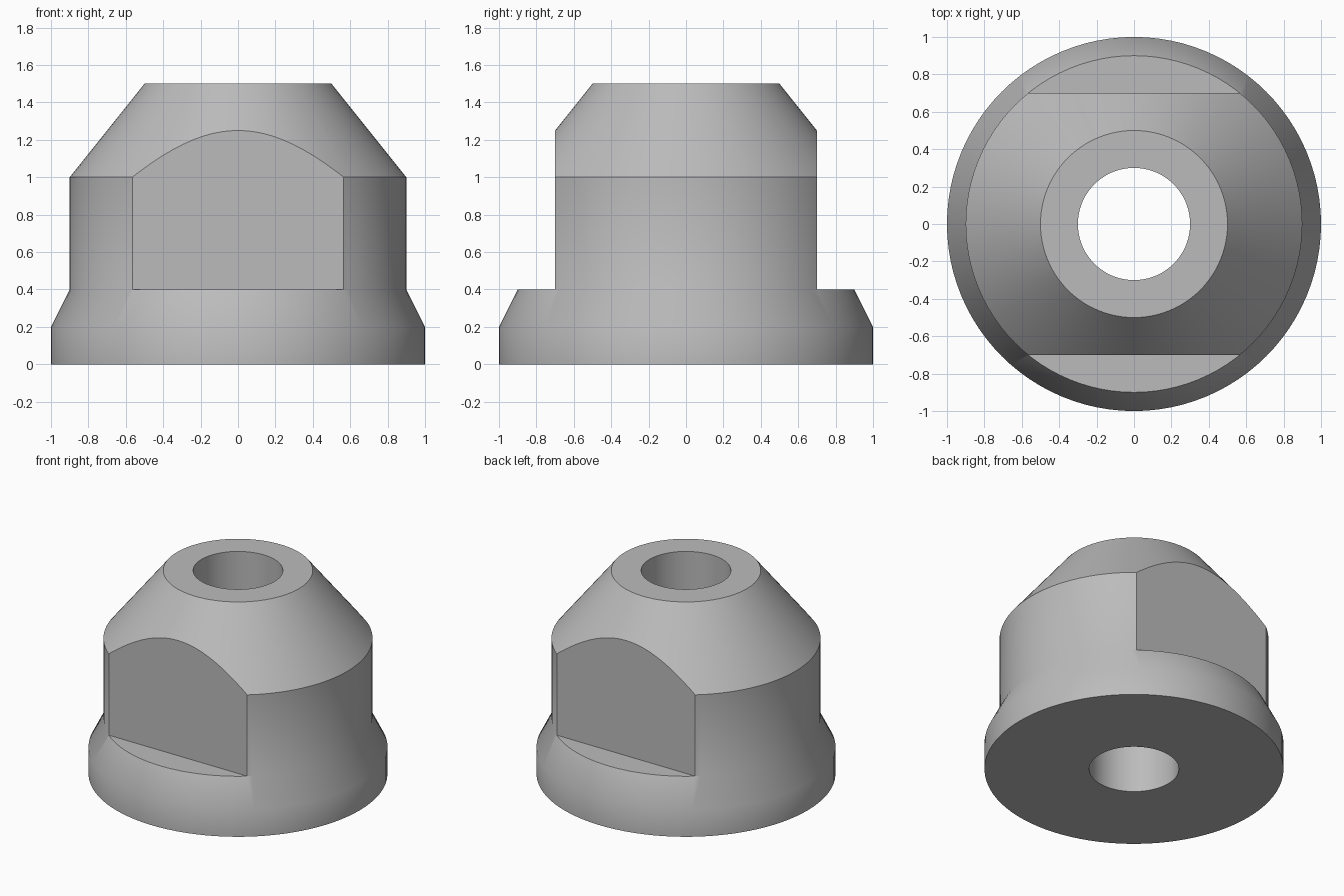
import bpy
import bmesh
import math
from mathutils import Matrix, Vector

if "Cube" in bpy.data.objects:
    bpy.data.objects.remove(bpy.data.objects["Cube"])

# One plain grey metal for the whole part
metal = bpy.data.materials.new("plain grey metal")
metal.use_nodes = True
grey = (0.5, 0.5, 0.5, 1)
metal.diffuse_color = grey
metal.node_tree.nodes["Principled BSDF"].inputs["Base Color"].default_value = grey


def add_object(name, bm):
    bmesh.ops.recalc_face_normals(bm, faces=bm.faces)
    mesh = bpy.data.meshes.new(name)
    bm.to_mesh(mesh)
    bm.free()
    mesh.materials.append(metal)
    obj = bpy.data.objects.new(name, mesh)
    bpy.context.collection.objects.link(obj)
    return obj


# Turned body: closed radius/height section, bore included, spun about z
BORE, HEIGHT = 0.3, 1.5
section = [(BORE, 0), (1, 0), (1, 0.2), (0.9, 0.4), (0.9, 1), (0.5, HEIGHT), (BORE, HEIGHT)]
bm = bmesh.new()
verts = [bm.verts.new((r, 0, z)) for r, z in section]
edges = [bm.edges.new((a, b)) for a, b in zip(verts, verts[1:] + verts[:1])]
bmesh.ops.spin(bm, geom=verts + edges, cent=(0, 0, 0), axis=(0, 0, 1),
               angle=math.tau, steps=96, use_merge=True)
bmesh.ops.remove_doubles(bm, verts=bm.verts, dist=1e-5)
body = add_object("nut_body", bm)

# Two wrench flats, cut down to the flange on the front and back
FLAT_Y, FLANGE_Z = 0.7, 0.4
bm = bmesh.new()
for side in (-1, 1):
    place = Matrix.Translation(Vector((0, side * (FLAT_Y + 0.5), FLANGE_Z + 1)))
    bmesh.ops.create_cube(bm, size=1, matrix=place @ Matrix.Diagonal((3, 1, 2, 1)))
cutter = add_object("flat_cutter", bm)
cutter.hide_render = True

cut = body.modifiers.new("wrench flats", "BOOLEAN")
cut.operation = "DIFFERENCE"
cut.solver = "EXACT"
cut.object = cutter

# Apply the cut, then shade smooth with crisp machined edges
bpy.ops.object.select_all(action="DESELECT")
body.select_set(True)
bpy.context.view_layer.objects.active = body
bpy.ops.object.modifier_apply(modifier=cut.name)
bpy.data.objects.remove(cutter)
bpy.ops.object.shade_smooth_by_angle(angle=math.radians(30))
